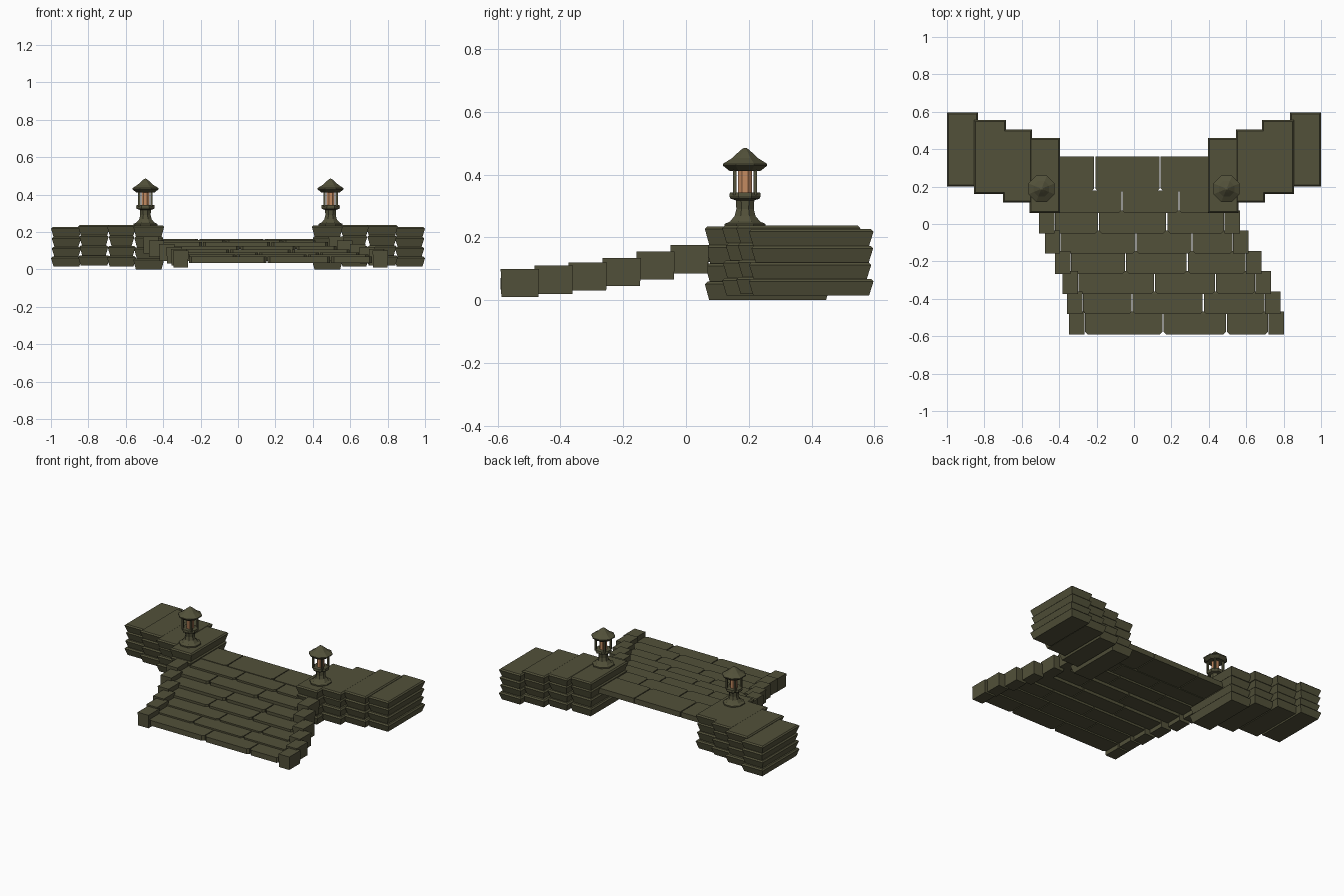
import bpy, bmesh, math, random
from mathutils import Vector

random.seed(4)
cube = bpy.data.objects.get("Cube")
if cube:
    bpy.data.objects.remove(cube, do_unlink=True)


def material(name, rgb):
    m = bpy.data.materials.new(name)
    m.use_nodes = True
    m.diffuse_color = (*rgb, 1)
    m.node_tree.nodes["Principled BSDF"].inputs["Base Color"].default_value = (*rgb, 1)
    return m


STONE = material("olive stone", (0.085, 0.082, 0.042))
GLOW = material("amber candle", (0.55, 0.26, 0.12))


def loft(bm, rings):
    """Skin a stack of closed rings and cap both ends."""
    loops = [[bm.verts.new(p) for p in ring] for ring in rings]
    n = len(loops[0])
    for a, b in zip(loops, loops[1:]):
        for i in range(n):
            j = (i + 1) % n
            bm.faces.new((a[i], a[j], b[j], b[i]))
    bm.faces.new(loops[0][::-1])
    bm.faces.new(loops[-1])


def finish(name, bm, mat=STONE):
    bmesh.ops.recalc_face_normals(bm, faces=bm.faces)
    mesh = bpy.data.meshes.new(name)
    bm.to_mesh(mesh)
    bm.free()
    mesh.materials.append(mat)
    obj = bpy.data.objects.new(name, mesh)
    bpy.context.collection.objects.link(obj)
    return obj


def rect(x0, x1, y0, y1, z, inset):
    d = inset
    return [(x0 + d, y0 + d, z), (x1 - d, y0 + d, z), (x1 - d, y1 - d, z), (x0 + d, y1 - d, z)]


def slab(bm, x0, x1, y0, y1, z0, z1):
    """Paving slab with clipped front corners."""
    c = 0.014
    outline = [(x0 + c, y0), (x1 - c, y0), (x1, y0 + c), (x1, y1), (x0, y1), (x0, y0 + c)]
    loft(bm, [[(x, y, z) for x, y in outline] for z in (z0, z1)])


def lathe(bm, profile, sides, cx, cy):
    turn = math.pi / sides
    loft(bm, [[(cx + r * math.cos(turn * (2 * i + 1)), cy + r * math.sin(turn * (2 * i + 1)), z)
               for i in range(sides)] for r, z in profile])


# Ramp rows: left edge, two seams, right edge, curb top height
ROWS = [
    (-0.265, 0.155, 0.495, 0.72, 0.10),
    (-0.275, -0.01, 0.37, 0.70, 0.11),
    (-0.30, 0.11, 0.435, 0.65, 0.12),
    (-0.34, -0.045, 0.285, 0.60, 0.135),
    (-0.395, 0.01, 0.31, 0.53, 0.155),
    (-0.425, -0.19, 0.175, 0.485, 0.175),
    (-0.42, -0.065, 0.24, 0.42, 0.188),
    (-0.42, -0.21, 0.14, 0.42, 0.192),
]
paving, curbs = bmesh.new(), bmesh.new()
for i, (*xs, top) in enumerate(ROWS):
    y0 = -0.59 + 0.108 * i
    y1 = y0 + 0.122
    if i == 7:
        y0, y1 = 0.175, 0.36
    for a, b in zip(xs, xs[1:]):
        slab(paving, a + 0.003, b - 0.003, y0, y1, top - 0.066, top - 0.03)
    if i < 6:
        for a, b in ((xs[0] - 0.082, xs[0]), (xs[3], xs[3] + 0.082)):
            loft(curbs, [rect(a, b, y0, y1, top - 0.09, 0.002), rect(a, b, y0, y1, top, 0)])
finish("ramp_paving", paving)
finish("ramp_curbs", curbs)

# Stepped side walls: inner x, outer x, front y, back y, bottom z, top z
COLUMNS = [
    (0.395, 0.56, 0.06, 0.46, 0.0, 0.235),
    (0.545, 0.70, 0.115, 0.505, 0.015, 0.237),
    (0.685, 0.855, 0.16, 0.555, 0.02, 0.237),
    (0.835, 1.0, 0.20, 0.597, 0.015, 0.226),
]
LAYERS = 4
for side, sign in (("left", 1), ("right", -1)):
    random.seed(4)
    wall = bmesh.new()
    for x0, x1, y0, y1, low, high in COLUMNS:
        step = (high - low) / LAYERS
        for k in range(LAYERS):
            z0, z1 = low + k * step, low + (k + 1) * step
            wide = 0 if k in (0, LAYERS - 1) else random.uniform(0.003, 0.01)
            dy = random.uniform(-0.004, 0.004) if wide else 0
            box = (x0 + wide, x1 - wide, y0 + wide + dy, y1 - wide + dy)
            rings = [rect(*box, z0, 0.014), rect(*box, z1 - 0.008, 0), rect(*box, z1, 0.008)]
            loft(wall, [[(sign * x, y, z) for x, y, z in ring] for ring in rings])
    finish(side + "_wall", wall)

    # Lantern: turned pedestal, four posts, candle and bell-shaped roof
    cx, cy = sign * 0.495, 0.188
    body = bmesh.new()
    lathe(body, [(0.07, 0.23), (0.07, 0.243), (0.052, 0.25), (0.036, 0.268), (0.03, 0.29),
                 (0.032, 0.318), (0.05, 0.323), (0.054, 0.332), (0.052, 0.343)], 8, cx, cy)
    for px in (-0.033, 0.033):
        for py in (-0.033, 0.033):
            lathe(body, [(0.008, 0.335), (0.008, 0.425)], 4, cx + px, cy + py)
    finish(side + "_lantern_body", body)
    roof = bmesh.new()
    lathe(roof, [(0.054, 0.412), (0.076, 0.428), (0.076, 0.434), (0.045, 0.452),
                 (0.022, 0.472), (0.008, 0.483), (0.002, 0.485)], 8, cx, cy)
    finish(side + "_lantern_roof", roof)
    candle = bmesh.new()
    lathe(candle, [(0.024, 0.34), (0.024, 0.414)], 8, cx, cy)
    finish(side + "_candle", candle, GLOW)
